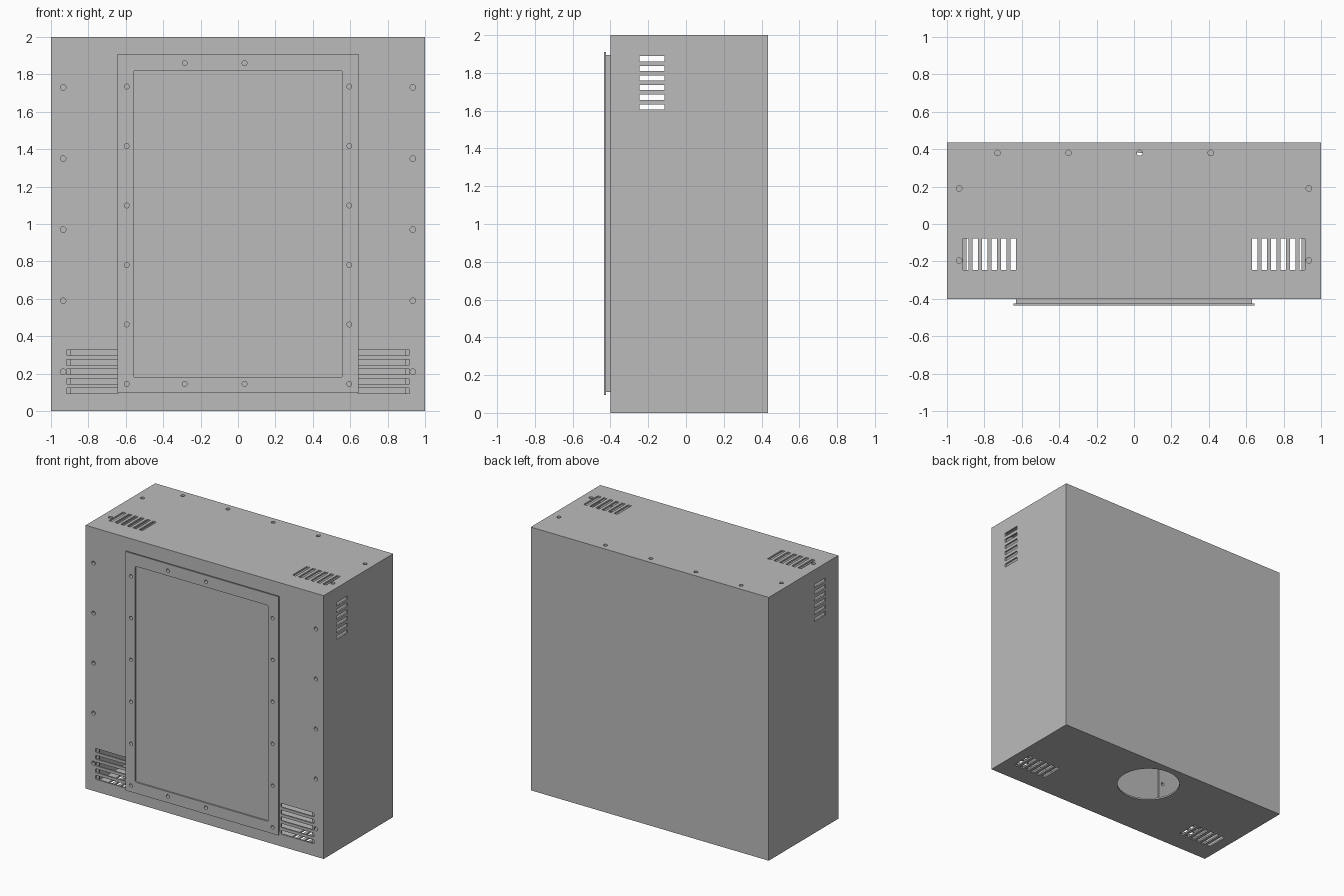
import bpy, bmesh
from mathutils import Matrix, Vector

if "Cube" in bpy.data.objects:
    bpy.data.objects.remove(bpy.data.objects["Cube"])

steel = bpy.data.materials.new("painted_grey_steel")
steel.use_nodes = True
GREY = (0.5, 0.5, 0.5, 1)
steel.diffuse_color = GREY
steel.node_tree.nodes["Principled BSDF"].inputs["Base Color"].default_value = GREY

FRONT, BACK, TOP, WALL = -0.40, 0.435, 2.0, 0.012


def add_box(bm, x, y, z, round_y=0):
    """Box from (min, max) ranges, optionally rounding the edges along y."""
    lo, hi = (Vector(p) for p in zip(x, y, z))
    m = Matrix.Translation((lo + hi) / 2) @ Matrix.Diagonal((*(hi - lo), 1))
    verts = bmesh.ops.create_cube(bm, size=1, matrix=m)["verts"]
    if round_y:
        edges = {e for v in verts for e in v.link_edges
                 if abs(e.verts[0].co.y - e.verts[1].co.y) > 1e-5}
        bmesh.ops.bevel(bm, geom=list(edges), offset=round_y, segments=3,
                        profile=0.5, affect='EDGES')


def add_rod(bm, centre, radius, depth, axis, sides=16):
    m = Matrix.Translation(centre)
    if axis == 'Y':
        m = m @ Matrix.Rotation(1.5707963, 4, 'X')
    bmesh.ops.create_cone(bm, cap_ends=True, segments=sides, radius1=radius,
                          radius2=radius, depth=depth, matrix=m)


def finish(name, bm):
    mesh = bpy.data.meshes.new(name)
    bm.to_mesh(mesh)
    bm.free()
    ob = bpy.data.objects.new(name, mesh)
    bpy.context.collection.objects.link(ob)
    mesh.materials.append(steel)
    return ob


def box(name, x, y, z, round_y=0):
    bm = bmesh.new()
    add_box(bm, x, y, z, round_y)
    return finish(name, bm)


def cut(ob, *cutters):
    bpy.context.view_layer.objects.active = ob
    for c in cutters:
        mod = ob.modifiers.new("cut", 'BOOLEAN')
        mod.operation, mod.solver, mod.object = 'DIFFERENCE', 'EXACT', c
        bpy.ops.object.modifier_apply(modifier=mod.name)


def span(side, a, b):
    return tuple(sorted((side * a, side * b)))


# Screw holes through the front, door and top
bm = bmesh.new()
for s in (-1, 1):
    for i in range(5):
        add_rod(bm, (s * 0.935, FRONT, 0.21 + 0.38 * i), 0.015, 0.12, 'Y')
    for i in range(6):
        add_rod(bm, (s * 0.595, FRONT, 0.145 + 0.318 * i), 0.013, 0.12, 'Y')
    for y in (-0.195, 0.19):
        add_rod(bm, (s * 0.935, y, TOP), 0.015, 0.12, 'Z')
for x in (-0.285, 0.035):
    for z in (0.145, 1.86):
        add_rod(bm, (x, FRONT, z), 0.013, 0.12, 'Y')
for i in range(4):
    add_rod(bm, (-0.73 + 0.38 * i, 0.38, TOP), 0.015, 0.12, 'Z')
holes = finish("screw_hole_cutter", bm)

# Vent slots, bottom duct opening and front opening
bm = bmesh.new()
for s in (-1, 1):
    for i in range(6):
        x = 0.645 + 0.051 * i
        for z in (0, TOP):
            add_box(bm, span(s, x - 0.014, x + 0.014), (-0.247, -0.077), (z - 0.04, z + 0.04))
        z = 1.62 + 0.051 * i
        add_box(bm, span(s, 0.95, 1.05), (-0.247, -0.114), (z - 0.0135, z + 0.0135))
    for i in range(5):
        z = 0.108 + 0.051 * i
        add_box(bm, span(s, 0.64, 0.918), (FRONT - 0.04, FRONT + 0.04),
                (z - 0.015, z + 0.015), 0.006)
add_rod(bm, (0, 0.16, 0), 0.223, 0.1, 'Z', 64)
vents = finish("vent_cutter", bm)
window = box("window_cutter", (-0.56, 0.56), (-0.5, -0.35), (0.18, 1.82), 0.012)
hollow = box("hollow_cutter", (-1 + WALL, 1 - WALL), (FRONT + WALL, BACK - WALL),
             (WALL, TOP - WALL))

# Hollow cabinet
cabinet = box("cabinet_shell", (-1, 1), (FRONT, BACK), (0, TOP))
cut(cabinet, hollow, window, vents, holes)

# Inner mounting flanges
inner_front, inner_top = FRONT + WALL, TOP - WALL
for s, side in ((1, "left"), (-1, "right")):
    x = span(s, 0.895, 1 - WALL)
    cut(box(side + "_front_flange", x, (inner_front, inner_front + WALL),
            (WALL, inner_top)), holes)
    cut(box(side + "_top_flange", x, (inner_front + WALL, BACK - WALL),
            (inner_top - WALL, inner_top)), holes)
cut(box("back_top_flange", (-0.895, 0.895), (0.33, BACK - WALL),
        (inner_top - WALL, inner_top)), holes)

# Door panel with a raised frame around it
cut(box("door_panel", (-0.63, 0.63), (-0.424, FRONT), (0.11, 1.895)), holes)
cut(box("door_frame", (-0.643, 0.643), (-0.435, -0.424), (0.096, 1.91)), window, holes)

for helper in (holes, vents, window, hollow):
    bpy.data.objects.remove(helper)
